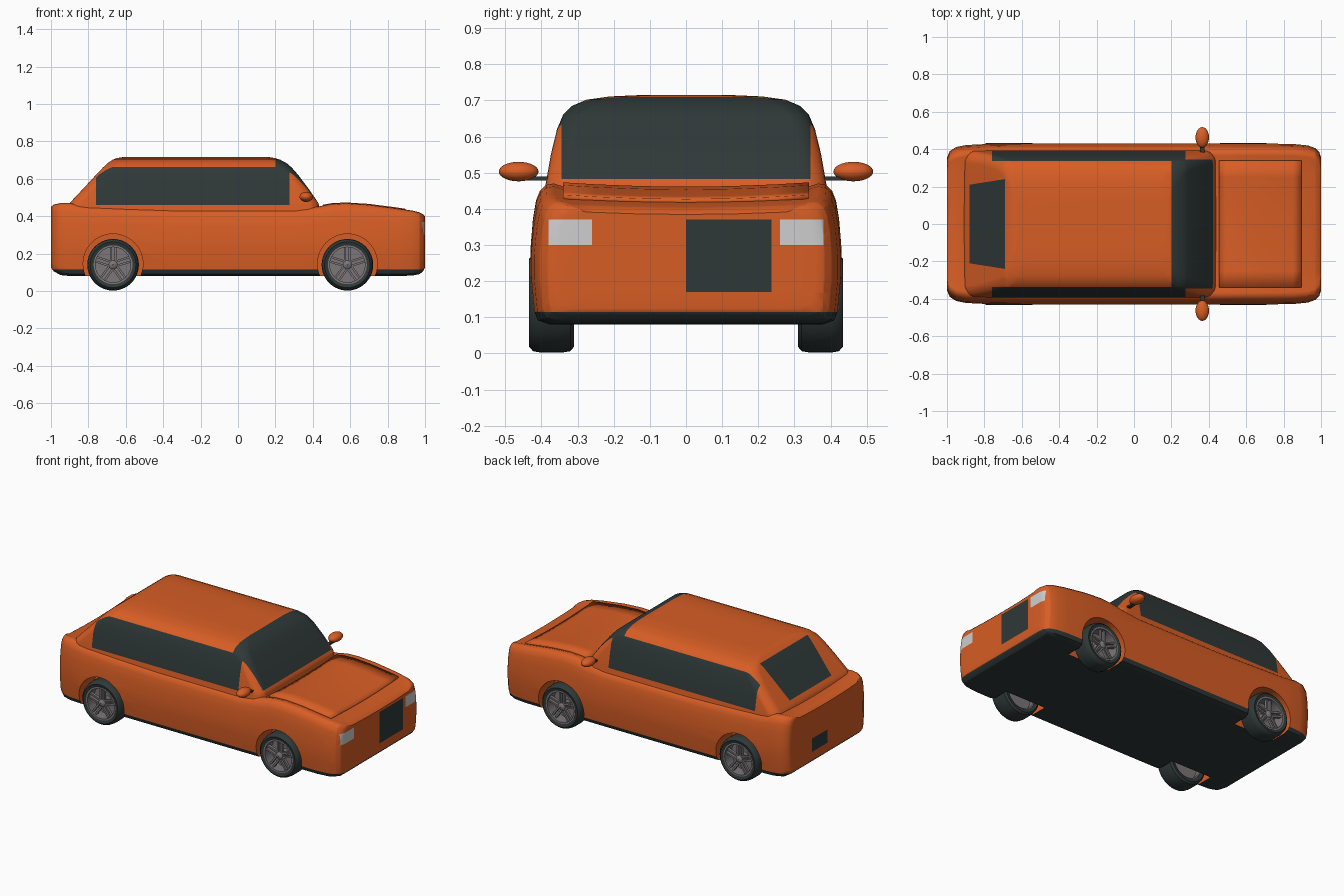
import bpy, bmesh, math
from mathutils import Vector, Matrix

if "Cube" in bpy.data.objects:
    bpy.data.objects.remove(bpy.data.objects["Cube"])


def material(name, rgb):
    m = bpy.data.materials.new(name)
    m.use_nodes = True
    m.diffuse_color = (*rgb, 1)
    m.node_tree.nodes["Principled BSDF"].inputs["Base Color"].default_value = (*rgb, 1)
    return m


ORANGE = material("orange_paint", (0.68, 0.11, 0.018))
DARK = material("dark_glass_and_rubber", (0.028, 0.04, 0.039))
LIGHT = material("lamp_white", (0.62, 0.62, 0.62))
METAL = material("wheel_grey", (0.2, 0.18, 0.19))


def finish(name, bm, mats, angle=40):
    bmesh.ops.recalc_face_normals(bm, faces=bm.faces)
    mesh = bpy.data.meshes.new(name)
    bm.to_mesh(mesh)
    bm.free()
    for m in mats:
        mesh.materials.append(m)
    ob = bpy.data.objects.new(name, mesh)
    bpy.context.collection.objects.link(ob)
    smooth(ob, angle)
    return ob


def smooth(ob, angle=40):
    bpy.ops.object.select_all(action="DESELECT")
    ob.select_set(True)
    bpy.context.view_layer.objects.active = ob
    bpy.ops.object.shade_smooth_by_angle(angle=math.radians(angle))


def loft(bm, rings, closed=False):
    """Skin a list of equal-length point loops; cap the ends unless closed."""
    loops = [[bm.verts.new(p) for p in r] for r in rings]
    pairs = list(zip(loops, loops[1:])) + ([(loops[-1], loops[0])] if closed else [])
    n = len(loops[0])
    for a, b in pairs:
        for i in range(n):
            j = (i + 1) % n
            bm.faces.new((a[i], a[j], b[j], b[i]))
    if not closed:
        bm.faces.new(loops[0])
        bm.faces.new(loops[-1])


def cut(bm, co, no, region=lambda c: True):
    faces = [f for f in bm.faces if region(f.calc_center_median())]
    edges = {e for f in faces for e in f.edges}
    verts = {v for f in faces for v in f.verts}
    bmesh.ops.bisect_plane(bm, geom=[*verts, *edges, *faces], dist=1e-5,
                           plane_co=co, plane_no=no)


def paint(bm, rule):
    for f in bm.faces:
        f.material_index = rule(f.calc_center_median())


X, Y, Z = Vector((1, 0, 0)), Vector((0, 1, 0)), Vector((0, 0, 1))

# Body: stations of x, half width, bottom, top
stations = [
    (-1, .355, .125, .45), (-.985, .39, .105, .462), (-.95, .412, .085, .47),
    (-.9, .422, .08, .47), (-.8, .427, .08, .455), (-.6, .43, .08, .445),
    (-.3, .43, .08, .436), (.3, .43, .08, .436), (.43, .43, .08, .452),
    (.5, .43, .08, .466), (.58, .43, .08, .47), (.7, .43, .08, .462),
    (.85, .428, .08, .442), (.93, .42, .082, .43), (.97, .405, .09, .42),
    (.99, .385, .105, .41), (1, .355, .125, .398)]
half = [(0, 0), (.88, 0), (.955, .03), (.98, .1), (1, .35), (1, .55), (.985, .75),
        (.965, .88), (.94, .95), (.9, .99), (.85, 1), (.78, .975), (.4, .957), (0, .95)]
section = half + [(-y, z) for y, z in half[-2:0:-1]]

bm = bmesh.new()
loft(bm, [[(x, y * w, b + z * (t - b)) for y, z in section] for x, w, b, t in stations])
cut(bm, Z * .115, Z)
nose = lambda c: c.x > .93
tail = lambda c: c.x < -.99
for y in (-.38, -.26, 0, .236, .26, .38):
    cut(bm, Y * y, Y, nose)
for z in (.17, .30, .37):
    cut(bm, Z * z, Z, nose)
cut(bm, X * .972, X, nose)
for y in (0, .155):
    cut(bm, Y * y, Y, tail)
for z in (.175, .26):
    cut(bm, Z * z, Z, tail)


def body_colour(c):
    if c.z < .115:
        return 1
    if c.x > .972 and .26 < abs(c.y) < .38 and .30 < c.z < .37:
        return 2
    if c.x > .98 and 0 < c.y < .236 and .17 < c.z < .37:
        return 1
    if c.x < -.99 and 0 < c.y < .155 and .175 < c.z < .26:
        return 1
    return 0


paint(bm, body_colour)
body = finish("body", bm, [ORANGE, DARK, LIGHT])

# Wheel arches cut out of the body
AXLES = {"nose": .585, "tail": -.668}
for x in AXLES.values():
    for s in (-1, 1):
        bm = bmesh.new()
        m = Matrix.Translation((x, s * .4, .145)) @ Matrix.Rotation(math.pi / 2, 4, "X")
        bmesh.ops.create_cone(bm, cap_ends=True, segments=48, radius1=.16, radius2=.16,
                              depth=.24, matrix=m)
        cutter = finish("arch_cutter", bm, [ORANGE])
        cutter.hide_render = True
        mod = body.modifiers.new("arch", "BOOLEAN")
        mod.operation, mod.solver, mod.object = "DIFFERENCE", "EXACT", cutter
        bpy.context.view_layer.objects.active = body
        bpy.ops.object.modifier_apply(modifier=mod.name)
        bpy.data.objects.remove(cutter)
smooth(body)
body.modifiers.new("even_shading", "WEIGHTED_NORMAL").keep_sharp = True


# Cabin: stacked rounded rectangles of z, rear x, front x, half width
def rounded_ring(z, x0, x1, w, r=.06):
    pts = []
    for k, (cx, cy) in enumerate([(x1 - r, w - r), (x0 + r, w - r),
                                  (x0 + r, r - w), (x1 - r, r - w)]):
        for i in range(7):
            a = math.pi / 2 * (k + i / 6)
            pts.append((cx + r * math.cos(a), cy + r * math.sin(a), z))
    return pts


levels = [(.40, -.93, .445, .398), (.47, -.9, .43, .388), (.55, -.825, .375, .374),
          (.62, -.76, .322, .357), (.66, -.722, .287, .34), (.685, -.695, .258, .315),
          (.702, -.67, .225, .275), (.711, -.645, .195, .21), (.715, -.62, .17, .12)]
bm = bmesh.new()
loft(bm, [rounded_ring(*v) for v in levels])
for x in (-.88, -.76, -.69, .2, .275):
    cut(bm, X * x, X)
for z in (.46, .483):
    cut(bm, Z * z, Z)
for s in (-1, 1):
    cut(bm, Y * s * .337, Y)
    cut(bm, Y * s * .345, Y, lambda c: c.x > .2)
    cut(bm, Vector((-.69, s * .24, 0)), Vector((-.158, s, 0)), lambda c: c.x < -.69)


def cabin_colour(c):
    side = abs(c.y) > .337 and -.76 < c.x < .275 and c.z > .46
    screen = c.x > .2 and c.z > .483 and abs(c.y) < .345
    rear = -.88 < c.x < -.69 and abs(c.y) < .24 + .158 * (c.x + .69)
    return int(side or screen or rear)


paint(bm, cabin_colour)
cabin = finish("cabin", bm, [ORANGE, DARK])
cabin.modifiers.new("even_shading", "WEIGHTED_NORMAL").keep_sharp = True

# Bonnet: raised panel that follows the body top
bm = bmesh.new()
rows = [(x, b + .957 * (t - b)) for x, w, b, t in stations if .45 < x < .9]
rows = [(.455, .441)] + rows + [(.895, .419)]
grid = [[bm.verts.new((x, y, z + .008 + .012 * (y / .34) ** 2))
         for y in (-.34, -.25, -.12, 0, .12, .25, .34)] for x, z in rows]
for a, b in zip(grid, grid[1:]):
    for i in range(len(a) - 1):
        bm.faces.new((a[i], b[i], b[i + 1], a[i + 1]))
bonnet = finish("bonnet", bm, [ORANGE])
thick = bonnet.modifiers.new("thickness", "SOLIDIFY")
thick.thickness, thick.offset = .016, -1


# Wheels
def lathe(bm, profile, x, s, z=.14, steps=40):
    rings = []
    for i in range(steps):
        a = math.tau * i / steps
        rings.append([(x + r * math.cos(a), s * y, z + r * math.sin(a)) for r, y in profile])
    loft(bm, rings, closed=True)


for end, x in AXLES.items():
    for side, s in (("near", -1), ("far", 1)):
        bm = bmesh.new()
        lathe(bm, [(.1, .315), (.122, .31), (.134, .32), (.138, .345), (.138, .4),
                   (.134, .423), (.122, .434), (.1, .428)], x, s)
        finish(f"{end}_tyre_{side}", bm, [DARK])

        bm = bmesh.new()
        lathe(bm, [(.094, .32), (.102, .315), (.104, .43), (.094, .43)], x, s)
        lathe(bm, [(.002, .35), (.098, .35), (.098, .36), (.002, .36)], x, s)
        lathe(bm, [(.002, .36), (.024, .36), (.024, .418), (.016, .426), (.002, .428)], x, s)
        for k in range(5):
            for o in (-.012, .012):
                m = (Matrix.Translation((x, s * .41, .14))
                     @ Matrix.Rotation(math.tau * k / 5, 4, "Y")
                     @ Matrix.Translation((o, 0, .058))
                     @ Matrix.Diagonal((.011, .018, .08, 1)))
                bmesh.ops.create_cube(bm, size=1, matrix=m)
        finish(f"{end}_wheel_{side}", bm, [METAL])

# Door mirrors on dark stalks
for side, s in (("near", -1), ("far", 1)):
    bm = bmesh.new()
    m = Matrix.Translation((.365, s * .463, .503)) @ Matrix.Diagonal((.036, .055, .027, 1))
    bmesh.ops.create_uvsphere(bm, u_segments=24, v_segments=14, radius=1, matrix=m)
    finish(f"mirror_{side}", bm, [ORANGE])
    bm = bmesh.new()
    m = Matrix.Translation((.365, s * .4, .484)) @ Matrix.Diagonal((.022, .08, .01, 1))
    bmesh.ops.create_cube(bm, size=1, matrix=m)
    finish(f"mirror_stalk_{side}", bm, [DARK])
